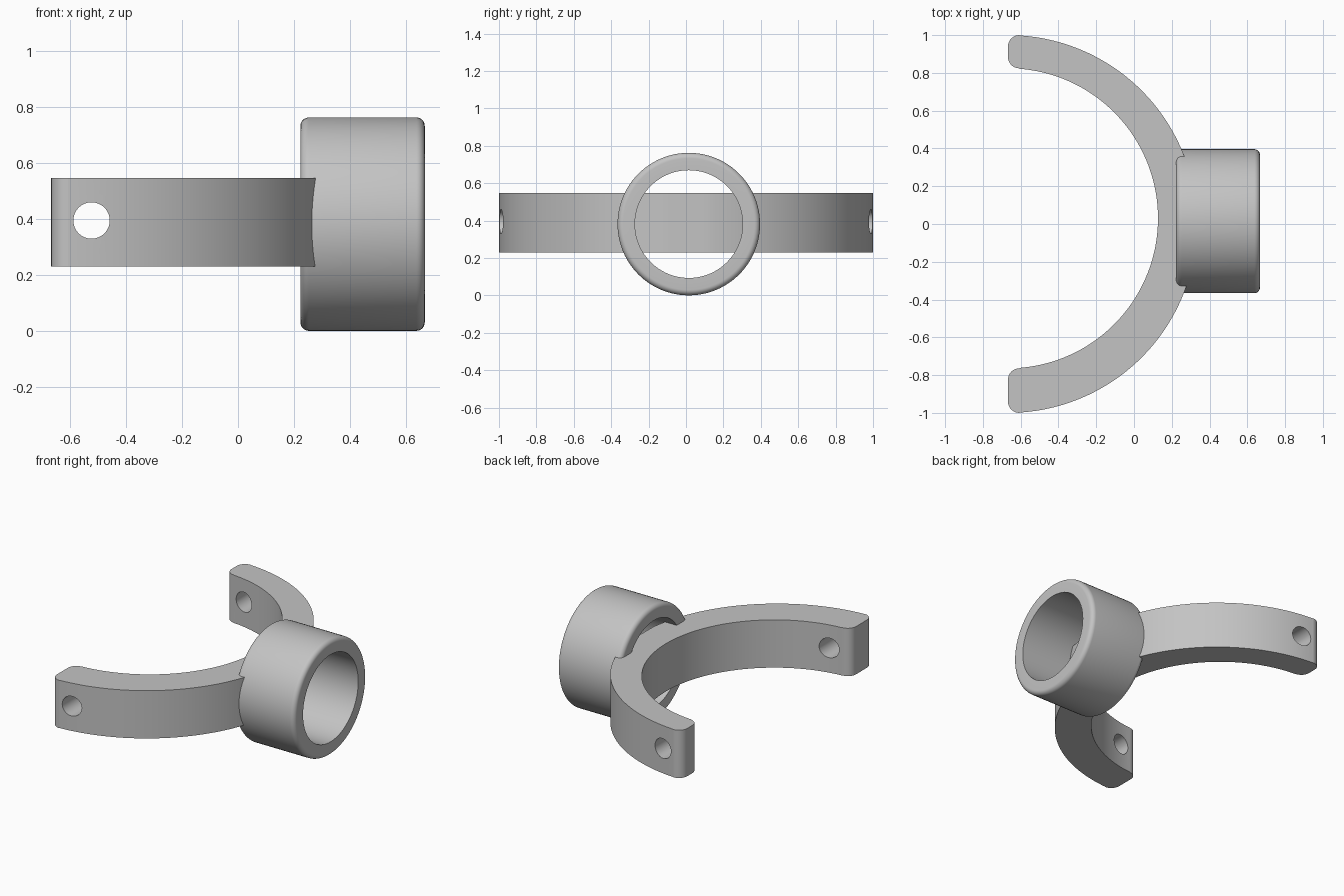
import bpy, bmesh, math
from mathutils import Matrix, Vector

cube = bpy.data.objects.get("Cube")
if cube:
    bpy.data.objects.remove(cube, do_unlink=True)

grey = bpy.data.materials.new("plain grey")
grey.use_nodes = True
colour = (0.55, 0.55, 0.55, 1)
grey.diffuse_color = colour
grey.node_tree.nodes["Principled BSDF"].inputs["Base Color"].default_value = colour


def finish(bm, name):
    bmesh.ops.recalc_face_normals(bm, faces=bm.faces)
    mesh = bpy.data.meshes.new(name)
    bm.to_mesh(mesh)
    bm.free()
    mesh.materials.append(grey)
    obj = bpy.data.objects.new(name, mesh)
    bpy.context.collection.objects.link(obj)
    return obj


def activate(obj):
    bpy.ops.object.select_all(action='DESELECT')
    obj.select_set(True)
    bpy.context.view_layer.objects.active = obj


def arc(cx, cy, r, start, end, steps):
    angles = [math.radians(start + (end - start) * i / steps) for i in range(steps + 1)]
    return [(cx + r * math.cos(a), cy + r * math.sin(a)) for a in angles]


# Half-circle bracket: eccentric inner arc, rounded tips, flat pad inside the collar
END_X, OUTER, INNER, INNER_Y, TIP = -0.667, 1.0, 0.794, 0.03, 0.06
BOTTOM, TOP, PAD_X = 0.23, 0.546, 0.326
outer_trim = math.degrees(math.asin(TIP / OUTER))
inner_trim = math.degrees(math.asin(TIP / INNER))
cx = END_X + TIP
outer_y = OUTER - TIP
inner_y = INNER + TIP
profile = arc(END_X, 0, OUTER, -90 + outer_trim, 90 - outer_trim, 96)
profile += arc(cx, outer_y, TIP, 90, 180, 8)
profile += arc(cx, INNER_Y + inner_y, TIP, 180, 270, 8)
profile += arc(END_X, INNER_Y, INNER, 90 - inner_trim, -90 + inner_trim, 96)
profile += arc(cx, INNER_Y - inner_y, TIP, 90, 180, 8)
profile += arc(cx, -outer_y, TIP, 180, 270, 8)
bm = bmesh.new()
face = bm.faces.new([bm.verts.new((min(x, PAD_X), y, BOTTOM)) for x, y in profile])
raised = bmesh.ops.extrude_face_region(bm, geom=[face])["geom"]
bmesh.ops.translate(bm, vec=(0, 0, TOP - BOTTOM),
                    verts=[v for v in raised if isinstance(v, bmesh.types.BMVert)])
bracket = finish(bm, "curved_bracket")

# Pin hole through both tips
bm = bmesh.new()
bmesh.ops.create_cone(bm, cap_ends=True, segments=48, radius1=0.065, radius2=0.065, depth=3,
                      matrix=Matrix.Translation((-0.523, 0, 0.394)) @ Matrix.Rotation(math.pi / 2, 4, 'X'))
cutter = finish(bm, "pin_hole_cutter")
cutter.hide_render = True
activate(bracket)
cut = bracket.modifiers.new("pin holes", 'BOOLEAN')
cut.operation = 'DIFFERENCE'
cut.solver = 'EXACT'
cut.object = cutter
bpy.ops.object.modifier_apply(modifier=cut.name)
bpy.data.objects.remove(cutter, do_unlink=True)

# Collar: ring turned around the x axis, with rounded outer rims
LEFT, RIGHT, RADIUS, BORE, RIM = 0.223, 0.667, 0.381, 0.288, 0.03
section = [(LEFT, BORE)]
section += arc(LEFT + RIM, RADIUS - RIM, RIM, 180, 90, 8)
section += arc(RIGHT - RIM, RADIUS - RIM, RIM, 90, 0, 8)
section += [(RIGHT, BORE)]
centre = Vector((0, 0.015, RADIUS))
bm = bmesh.new()
verts = [bm.verts.new(centre + Vector((x, 0, r))) for x, r in section]
edges = [bm.edges.new((verts[i - 1], v)) for i, v in enumerate(verts)]
bmesh.ops.spin(bm, geom=verts + edges, cent=centre, axis=(1, 0, 0),
               angle=math.tau, steps=96, use_merge=True)
bmesh.ops.remove_doubles(bm, verts=bm.verts, dist=0.0001)
collar = finish(bm, "round_collar")

for obj in (bracket, collar):
    activate(obj)
    bpy.ops.object.shade_smooth_by_angle(angle=math.radians(30))
